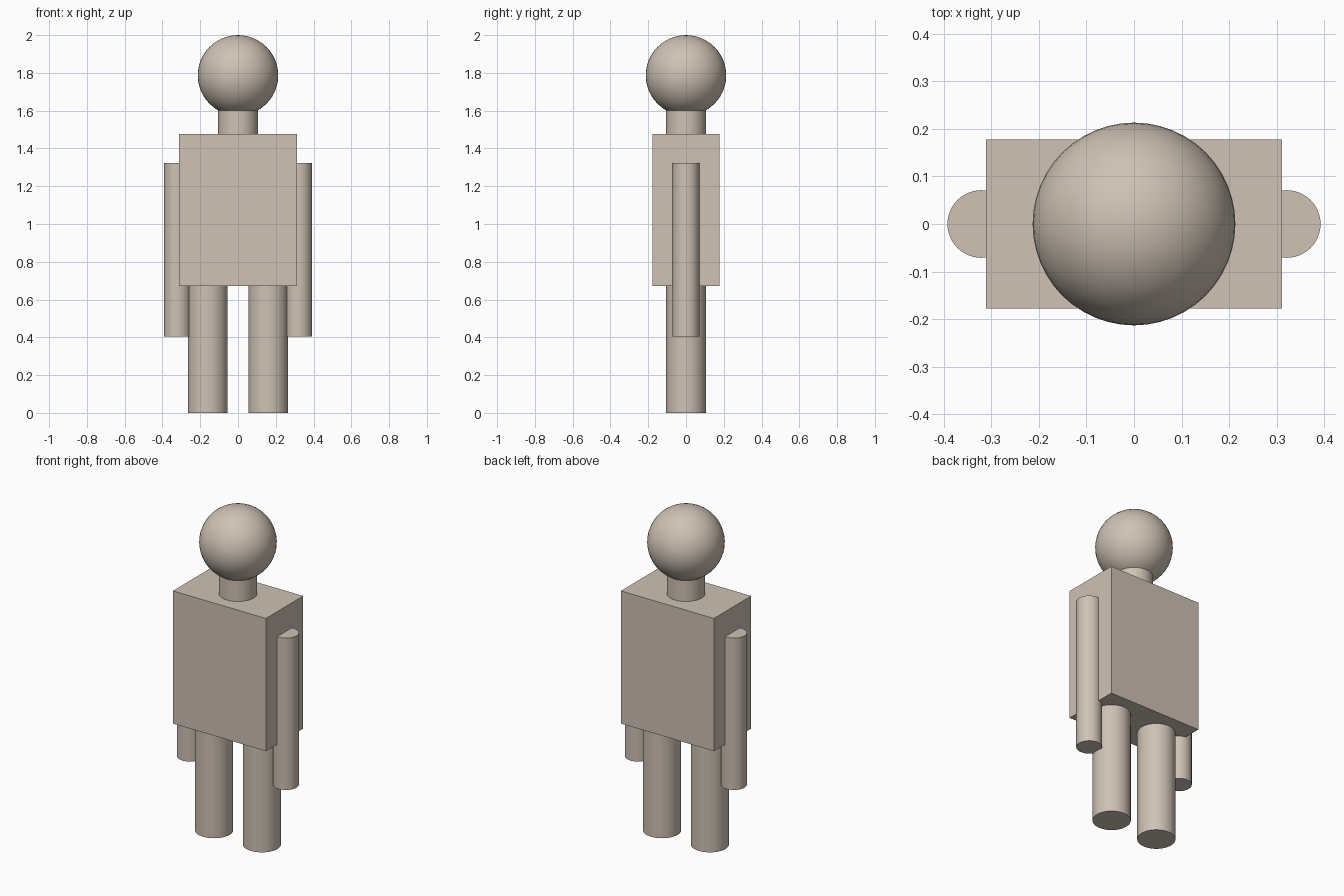
import bpy
import math

# Remove the default object
cube = bpy.data.objects.get("Cube")
if cube:
    bpy.data.objects.remove(cube, do_unlink=True)

# Single warm beige material
BEIGE = (0.62, 0.54, 0.46, 1.0)
beige = bpy.data.materials.new("warm_beige")
beige.use_nodes = True
beige.diffuse_color = BEIGE
beige.node_tree.nodes["Principled BSDF"].inputs["Base Color"].default_value = BEIGE


def finish(name, smooth=True):
    """Name the active object, colour it and smooth its round sides."""
    obj = bpy.context.object
    obj.name = name
    obj.data.name = name
    obj.data.materials.append(beige)
    if smooth:
        bpy.ops.object.shade_smooth_by_angle(angle=math.radians(35))
    return obj


def cylinder(name, x, radius, bottom, top):
    bpy.ops.mesh.primitive_cylinder_add(
        vertices=48, radius=radius, depth=top - bottom,
        location=(x, 0, (bottom + top) / 2))
    return finish(name)


# Torso block
bpy.ops.mesh.primitive_cube_add(size=1, location=(0, 0, 1.074))
torso = bpy.context.object
torso.scale = (0.623, 0.356, 0.803)
bpy.ops.object.transform_apply(location=False, rotation=False, scale=True)
finish("torso", smooth=False)

# Neck, reaching up into the head
cylinder("neck", 0, 0.105, 1.475, 1.66)

# Head
bpy.ops.mesh.primitive_uv_sphere_add(
    segments=48, ring_count=24, radius=0.213, location=(0, 0, 1.787))
finish("head")

# Arms partly sunk into the torso, and legs standing on the ground
for side, s in (("left", 1), ("right", -1)):
    cylinder(side + "_arm", s * 0.321, 0.071, 0.405, 1.324)
    cylinder(side + "_leg", s * 0.16, 0.105, 0.0, 0.673)
